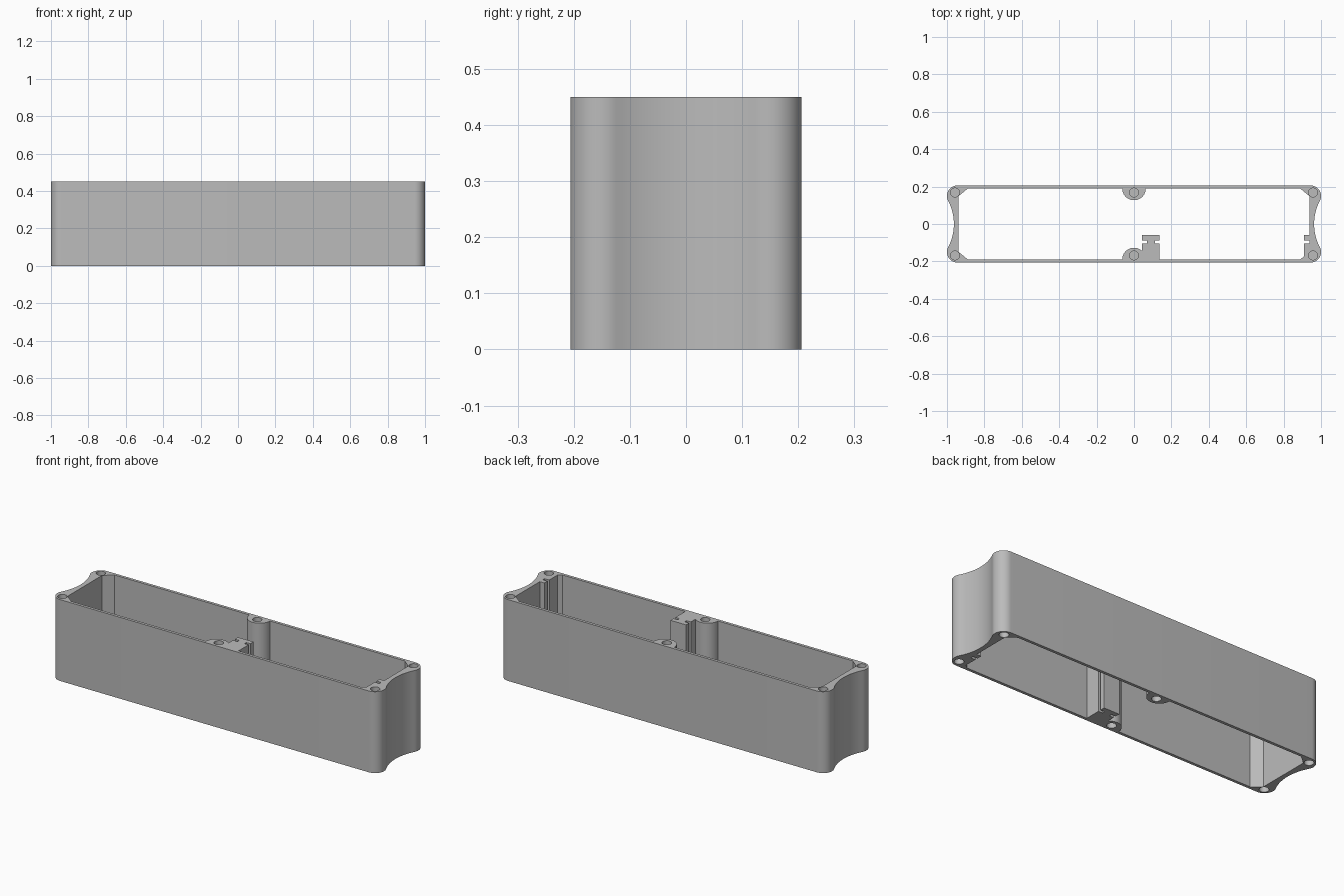
import bpy, bmesh, math

cube = bpy.data.objects.get("Cube")
if cube:
    bpy.data.objects.remove(cube)

HEIGHT = 0.45
WALL_Y = 0.19      # inner face of the long walls
END_X = 0.937      # inner face of the end walls
PIN_Y = 0.168      # screw hole row

grey = bpy.data.materials.new("plain grey")
grey.use_nodes = True
colour = (0.5, 0.5, 0.5, 1)
grey.diffuse_color = colour
grey.node_tree.nodes["Principled BSDF"].inputs["Base Color"].default_value = colour


def prism(name, outline, z0, z1):
    """Extrude a flat outline between two heights."""
    bm = bmesh.new()
    face = bm.faces.new([bm.verts.new((x, y, z0)) for x, y in outline])
    up = bmesh.ops.extrude_face_region(bm, geom=[face])["geom"]
    bmesh.ops.translate(bm, vec=(0, 0, z1 - z0),
                        verts=[v for v in up if isinstance(v, bmesh.types.BMVert)])
    bmesh.ops.recalc_face_normals(bm, faces=bm.faces)
    mesh = bpy.data.meshes.new(name)
    bm.to_mesh(mesh)
    bm.free()
    mesh.materials.append(grey)
    obj = bpy.data.objects.new(name, mesh)
    bpy.context.collection.objects.link(obj)
    return obj


def arc(cx, cy, r, a0, a1, n):
    return [(cx + r * math.cos(a0 + (a1 - a0) * i / n),
             cy + r * math.sin(a0 + (a1 - a0) * i / n)) for i in range(n + 1)]


def circle(cx, cy, r, n=32):
    return arc(cx, cy, r, 0, math.tau, n)[:-1]


def subtract(obj, cutter):
    """Cut one solid from another and discard the cutter."""
    cutter.hide_render = True
    mod = obj.modifiers.new("cut", 'BOOLEAN')
    mod.operation = 'DIFFERENCE'
    mod.solver = 'EXACT'
    mod.object = cutter
    bpy.context.view_layer.objects.active = obj
    bpy.ops.object.modifier_apply(modifier=mod.name)
    bpy.data.objects.remove(cutter)


# Outer body: rounded corner lobes joined by a hollow curve at each end
lobe_x, lobe_y, lobe_r, waist_x = 0.944, 0.15, 0.056, 0.963
k = waist_x - lobe_r - lobe_x
hollow_x = lobe_x + (lobe_y ** 2 - k ** 2) / (-2 * k)
hollow_r = hollow_x - waist_x
slope = math.atan2(lobe_y, hollow_x - lobe_x)
right_end = (arc(hollow_x, 0, hollow_r, math.pi, math.pi - slope, 12)
             + arc(lobe_x, lobe_y, lobe_r, -slope, math.pi / 2, 16)[1:])
left_end = [(-x, y) for x, y in reversed(right_end)]
half = right_end + left_end
outline = half + [(x, -y) for x, y in reversed(half)][1:-1]
body = prism("hollow_case_body", outline, 0, HEIGHT)

# Cavity with clipped corners
quarter = [(END_X, 0.15), (0.888, WALL_Y)]
upper = quarter + [(-x, y) for x, y in reversed(quarter)]
cavity = prism("cavity_cutter", upper + [(x, -y) for x, y in reversed(upper)],
               -0.1, HEIGHT + 0.1)

# Screw bosses on the long walls are left standing in the cavity
for side in (-1, 1):
    subtract(cavity, prism("boss", circle(0, side * WALL_Y, 0.063, 48), -0.2, HEIGHT + 0.2))

# Slotted board rails: centre post and end rail
post = [(0.042, -0.25), (0.137, -0.25), (0.137, -0.103), (0.112, -0.103),
        (0.112, -0.087), (0.137, -0.087), (0.137, -0.06), (0.042, -0.06),
        (0.042, -0.087), (0.069, -0.087), (0.069, -0.103), (0.042, -0.103)]
subtract(cavity, prism("centre_post", post, -0.2, HEIGHT + 0.2))
for low, high in ((-0.25, -0.103), (-0.087, -0.06)):
    rail = [(0.909, low), (1, low), (1, high), (0.909, high)]
    subtract(cavity, prism("end_rail", rail, -0.2, HEIGHT + 0.2))
subtract(body, cavity)

# Blind screw holes in the top and bottom rims
DEPTH = 0.15
for x in (-0.957, 0, 0.957):
    for y in (-PIN_Y, PIN_Y):
        for z0, z1 in ((-0.1, DEPTH), (HEIGHT - DEPTH, HEIGHT + 0.1)):
            subtract(body, prism("screw_hole", circle(x, y, 0.024), z0, z1))

bpy.ops.object.select_all(action='DESELECT')
body.select_set(True)
bpy.context.view_layer.objects.active = body
bpy.ops.object.shade_smooth_by_angle(angle=math.radians(30))
